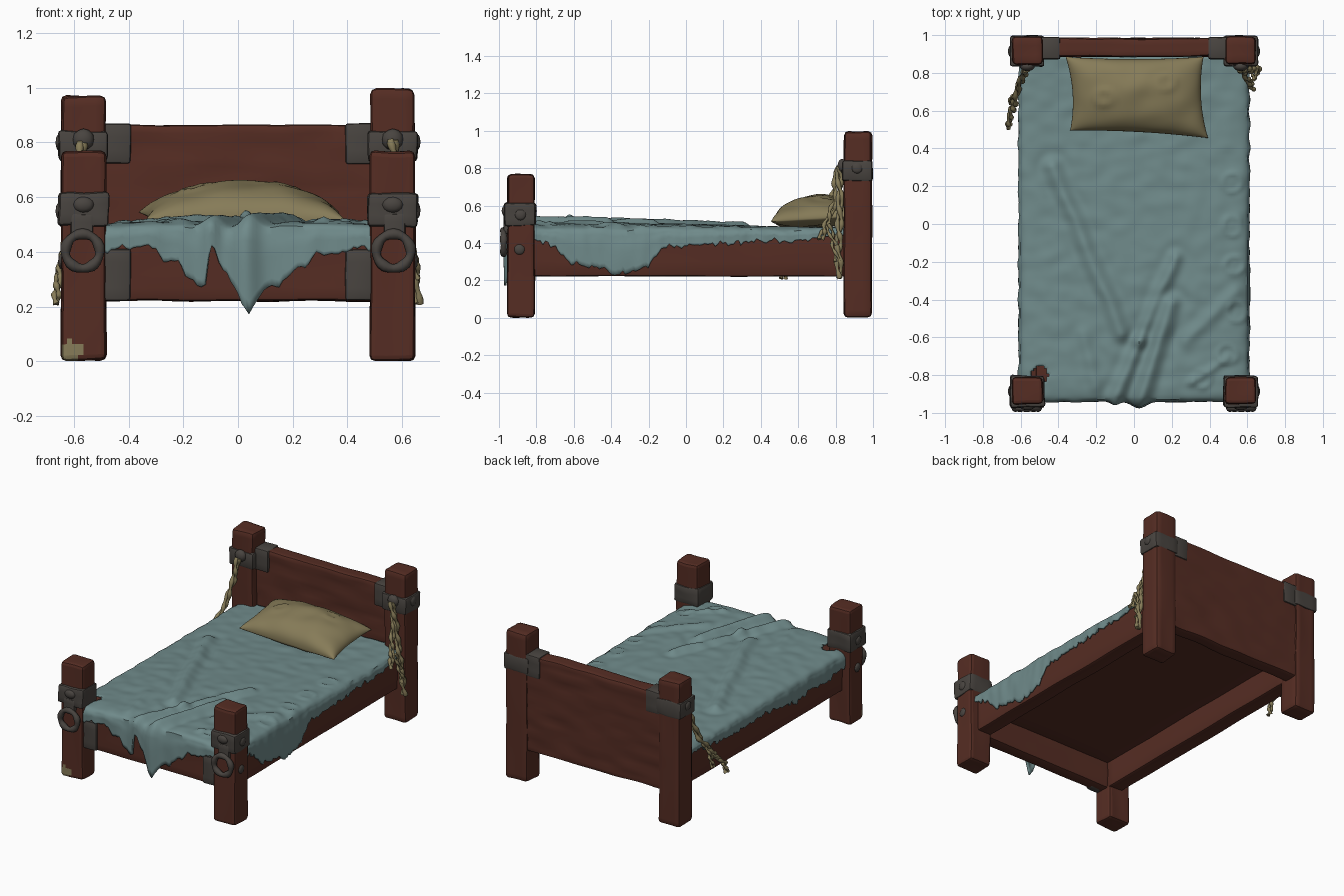
import bpy, bmesh, math
from mathutils import Vector, noise

if "Cube" in bpy.data.objects:
    bpy.data.objects.remove(bpy.data.objects["Cube"])


def material(name, col):
    m = bpy.data.materials.new(name)
    m.diffuse_color = (*col, 1)
    m.use_nodes = True
    m.node_tree.nodes["Principled BSDF"].inputs["Base Color"].default_value = m.diffuse_color
    return m


WOOD = material("red brown wood", (0.092, 0.026, 0.017))
IRON = material("dark iron", (0.066, 0.058, 0.051))
CLOTH = material("faded blue cloth", (0.16, 0.255, 0.255))
LINEN = material("tan linen", (0.24, 0.20, 0.098))


def finish(bm, name, mats, angle=35):
    me = bpy.data.meshes.new(name)
    bm.to_mesh(me)
    bm.free()
    for m in mats:
        me.materials.append(m)
    me.shade_smooth()
    me.set_sharp_from_angle(angle=math.radians(angle))
    ob = bpy.data.objects.new(name, me)
    bpy.context.scene.collection.objects.link(ob)
    return ob


# Worn box: bevelled, sliced into loops, then roughened with noise
def box(name, lo, hi, mats, bev=0.02, step=0.05, amp=0.006, freq=(7, 7, 7), rule=None):
    lo, hi = Vector(lo), Vector(hi)
    bm = bmesh.new()
    bmesh.ops.create_cube(bm, size=1)
    for v in bm.verts:
        v.co = Vector([(lo[i] + hi[i]) / 2 + v.co[i] * (hi[i] - lo[i]) for i in range(3)])
    bmesh.ops.bevel(bm, geom=bm.edges[:], offset=bev, segments=2, profile=0.5, affect='EDGES')
    for ax in range(3):
        n = int((hi[ax] - lo[ax]) / step)
        no = Vector([float(ax == i) for i in range(3)])
        for k in range(1, n):
            co = no * (lo[ax] + (hi[ax] - lo[ax]) * k / n)
            bmesh.ops.bisect_plane(bm, geom=bm.verts[:] + bm.edges[:] + bm.faces[:],
                                   plane_co=co, plane_no=no)
    if rule:
        for f in bm.faces:
            f.material_index = int(rule(f.calc_center_median()))
    for v in bm.verts:
        p = Vector([v.co[i] * freq[i] for i in range(3)])
        v.co += noise.noise_vector(p) * amp
    return finish(bm, name, mats)


# Flattened iron stud
def stud(name, pos, scale):
    bm = bmesh.new()
    bmesh.ops.create_icosphere(bm, subdivisions=2, radius=1)
    for v in bm.verts:
        v.co = Vector([v.co[i] * scale[i] + pos[i] for i in range(3)])
    finish(bm, name, [IRON])


def ring(name, pos, major, minor, nu=24, nv=8):
    bm = bmesh.new()
    vs = []
    for i in range(nu):
        a = math.tau * i / nu
        m = minor * (1 + 0.15 * math.sin(5 * a))
        for j in range(nv):
            b = math.tau * j / nv
            r = major + m * math.cos(b)
            vs.append(bm.verts.new((pos[0] + r * math.cos(a), pos[1] + m * math.sin(b),
                                    pos[2] + r * math.sin(a))))
    for i in range(nu):
        for j in range(nv):
            i2, j2 = (i + 1) % nu, (j + 1) % nv
            bm.faces.new((vs[i * nv + j], vs[i * nv + j2], vs[i2 * nv + j2], vs[i2 * nv + j]))
    bmesh.ops.recalc_face_normals(bm, faces=bm.faces[:])
    finish(bm, name, [IRON], 60)


def lerp(table, x):
    if x <= table[0][0]:
        return table[0][1]
    for (a, p), (b, q) in zip(table, table[1:]):
        if x <= b:
            return p + (q - p) * (x - a) / (b - a)
    return table[-1][1]


# Frayed rope: two strands twisted around a path
def rope(name, pts, r=0.010):
    cu = bpy.data.curves.new(name + "_path", 'CURVE')
    cu.dimensions = '3D'
    cu.bevel_depth = r
    cu.bevel_resolution = 2
    cu.use_fill_caps = True
    tab = [[(i, p[a]) for i, p in enumerate(pts)] for a in range(3)]
    n = 12 * (len(pts) - 1)
    for ph in (0, math.pi):
        sp = cu.splines.new('POLY')
        sp.points.add(n)
        for k in range(n + 1):
            t = k / 12
            a = t * 4 + ph
            sp.points[k].co = (lerp(tab[0], t) + 0.008 * math.cos(a),
                               lerp(tab[1], t) + 0.012 * math.sin(a), lerp(tab[2], t), 1)
            sp.points[k].radius = 1 + 0.3 * math.sin(k * 1.1)
    tmp = bpy.data.objects.new(name + "_tmp", cu)
    bpy.context.scene.collection.objects.link(tmp)
    dg = bpy.context.evaluated_depsgraph_get()
    me = bpy.data.meshes.new_from_object(tmp.evaluated_get(dg))
    bpy.data.objects.remove(tmp)
    bm = bmesh.new()
    bm.from_mesh(me)
    bpy.data.meshes.remove(me)
    finish(bm, name, [LINEN], 60)


# Posts, iron bands, brackets, studs and rings
GRAIN = (9, 9, 3)
for s, side in ((-1, "left"), (1, "right")):
    def sx(a, b):
        return (a, b) if s > 0 else (-b, -a)
    x0, x1 = sx(0.483, 0.646)
    box(side + "_front_post", (x0, -0.954, 0.003), (x1, -0.81, 0.768), [WOOD, LINEN], 0.02, 0.02,
        freq=GRAIN, rule=lambda c: (c.x + 0.61) ** 2 + (c.z - 0.035) ** 2 < 0.0016 and c.y < -0.935)
    box(side + "_back_post", (x0, 0.844, 0.003), (x1, 0.993, 0.997 if s > 0 else 0.97), [WOOD],
        0.022, 0.04, freq=GRAIN)
    x0, x1 = sx(0.474, 0.656)
    box(side + "_front_band", (x0, -0.972, 0.492), (x1, -0.803, 0.615), [IRON], 0.014, 0.04, 0.009, (11,) * 3)
    box(side + "_back_band", (x0, 0.835, 0.732), (x1, 0.998, 0.842), [IRON], 0.014, 0.04, 0.006, (11,) * 3)
    x0, x1 = sx(0.392, 0.50)
    box(side + "_headboard_bracket", (x0, 0.873, 0.722), (x1, 0.99, 0.868), [IRON], 0.01, 0.04, 0.004, (11,) * 3)
    box(side + "_footboard_bracket", (x0, -0.938, 0.222), (x1, -0.88, 0.41), [IRON], 0.01, 0.04, 0.004, (11,) * 3)
    x0, x1 = sx(0.53, 0.61)
    box(side + "_ring_tab", (x0, -0.975, 0.45), (x1, -0.94, 0.54), [IRON], 0.01, 0.03, 0.005, (11,) * 3)
    ring(side + "_iron_ring", (s * 0.568, -0.975, 0.402), 0.063, 0.018)
    stud(side + "_front_band_stud", (s * 0.565, -0.966, 0.572), (0.04, 0.02, 0.03))
    stud(side + "_back_band_stud", (s * 0.565, 0.835, 0.81), (0.04, 0.026, 0.04))
    stud(side + "_front_post_stud", (s * 0.644, -0.89, 0.365), (0.014, 0.03, 0.03))
    stud(side + "_back_band_side_stud", (s * 0.655, 0.915, 0.80), (0.012, 0.03, 0.03))
    stud(side + "_front_band_side_stud", (s * 0.655, -0.885, 0.55), (0.012, 0.03, 0.03))
    # Side rails
    x0, x1 = sx(0.485, 0.59)
    box(side + "_side_rail", (x0, -0.84, 0.222), (x1, 0.87, 0.455), [WOOD], 0.012, 0.06, 0.005, (7, 3, 9))

# Headboard, footboard and under panel
box("headboard", (-0.51, 0.888, 0.22), (0.51, 0.982, 0.862), [WOOD], 0.012, 0.03, 0.008, (5, 8, 19))
box("footboard", (-0.51, -0.925, 0.222), (0.51, -0.835, 0.46), [WOOD], 0.012, 0.04, 0.005, (4, 8, 14))
box("under_panel", (-0.52, -0.88, 0.395), (0.52, 0.90, 0.465), [WOOD], 0.01, 0.15, 0.004)

# Blanket: rumpled top with ridged folds and a ragged hanging edge
FOLDS = [((-0.43, 0.30), (-0.07, -0.58), 0.024, 0.036), ((0.22, -0.18), (0.03, -0.62), 0.022, 0.03),
         ((0.03, -0.62), (-0.11, -0.93), 0.024, 0.032), ((0.20, -0.42), (0.02, -0.98), 0.032, 0.036),
         ((0.54, -0.36), (0.28, -0.62), 0.012, 0.03), ((-0.27, -0.58), (-0.21, -0.85), 0.010, 0.03),
         ((0.50, -0.72), (0.30, -0.84), 0.012, 0.02)]
CURLS = [(0.52, 0.22), (0.52, -0.01), (0.53, -0.22), (0.55, -0.46), (0.36, -0.82), (0.5, -0.7)]


def top_height(x, y):
    front = min(1, max(0, (0.55 - y) / 0.9))
    z = 0.484 + 0.027 * front * (1 - (x / 0.6) ** 4)
    w = noise.noise_vector(Vector((x * 5, y * 5, 3)))
    p = Vector((x + 0.012 * w.x, y + 0.012 * w.y, 0))
    for a, b, amp, wid in FOLDS:
        a, b = Vector((*a, 0)), Vector((*b, 0))
        t = min(1, max(0, (p - a).dot(b - a) / (b - a).length_squared))
        d = (p - a.lerp(b, t)).length
        z += amp * math.exp(-(d / wid) ** 2) - 0.25 * amp * math.exp(-((d - 2 * wid) / 0.03) ** 2)
    for c in CURLS:
        q = p - Vector((*c, 0))
        arc = 0.6 + 0.6 * noise.noise(Vector((math.atan2(q.y, q.x), c[1] * 9, 0)))
        z += 0.012 * arc * math.exp(-((q.length - 0.045 + 0.012 * w.z) / 0.013) ** 2)
    edge = min(0.6 - abs(x), y + 0.93)
    z -= 0.016 * math.exp(-edge / 0.02)
    return z + 0.006 * noise.noise(Vector((x * 11, y * 14, 1)))


FRONT_HEM = [(-0.47, 0.41), (-0.3, 0.42), (-0.26, 0.36), (-0.2, 0.34), (-0.15, 0.27), (-0.12, 0.30),
             (-0.105, 0.42), (-0.085, 0.42), (-0.06, 0.34), (0, 0.25), (0.04, 0.17), (0.08, 0.25),
             (0.15, 0.27), (0.2, 0.33), (0.28, 0.38), (0.47, 0.42)]
RIGHT_HEM = [(-0.8, 0.42), (-0.7, 0.38), (-0.62, 0.29), (-0.5, 0.275), (-0.35, 0.225), (-0.2, 0.28),
             (-0.12, 0.38), (0.1, 0.39), (0.4, 0.41), (0.6, 0.41), (0.85, 0.45)]
LEFT_HEM = [(-0.8, 0.40), (-0.6, 0.36), (-0.45, 0.38), (-0.3, 0.35), (0, 0.40), (0.4, 0.39), (0.85, 0.44)]
NX, NY, ROWS = 88, 132, 8
bm = bmesh.new()
grid = [[None] * (NY + 1) for _ in range(NX + 1)]
for i in range(NX + 1):
    for j in range(NY + 1):
        x, y = -0.6 + 1.2 * i / NX, -0.93 + 1.815 * j / NY
        grid[i][j] = bm.verts.new((x, y, top_height(x, y)))
for i in range(NX):
    for j in range(NY):
        bm.faces.new((grid[i][j], grid[i + 1][j], grid[i + 1][j + 1], grid[i][j + 1]))
rim = [(grid[0][j], -1, 0) for j in range(NY, 0, -1)]
rim += [(grid[i][0], (i == NX) - (i == 0), -1) for i in range(NX + 1)]
rim += [(grid[NX][j], 1, 0) for j in range(1, NY + 1)]
prev = None
for v, dx, dy in rim:
    x, y, z = v.co
    hem = lerp(FRONT_HEM, x) if dy else lerp(LEFT_HEM if dx < 0 else RIGHT_HEM, y)
    s = x + y * 1.3
    hem += 0.024 * noise.noise(Vector((s * 17, dx, 0))) + 0.026 * noise.noise(Vector((s * 34, dx, 5)))
    col = [v]
    for k in range(1, ROWS + 1):
        t = k / ROWS
        zz = z + (hem - z) * t
        out = 0.012 * min(1, t * 3) + 0.008 * noise.noise(Vector((s * 12, zz * 5, dx)))
        if dy:
            out += 0.032 * math.exp(-((x - 0.03) / 0.05) ** 2) + 0.015 * math.exp(-((x + 0.1) / 0.03) ** 2)
        col.append(bm.verts.new((x + dx * out, y + dy * out, zz)))
    if prev:
        for k in range(ROWS):
            bm.faces.new((prev[k], prev[k + 1], col[k + 1], col[k]))
    prev = col
# Torn corner by the left front post
torn = [f for f in bm.faces if (f.calc_center_median().xy - Vector((-0.50, -0.80))).length < 0.045]
bmesh.ops.delete(bm, geom=torn, context='FACES')
blanket = finish(bm, "blanket", [CLOTH], 50)
mod = blanket.modifiers.new("thickness", 'SOLIDIFY')
mod.thickness = 0.012
mod.offset = -1

# Pillow: two puffed grids sharing a seam, pinched between the corners
bm = bmesh.new()
N = 40
for sgn, thick in ((1, 0.125), (-1, 0.05)):
    vs = {}
    for i in range(N + 1):
        for j in range(N + 1):
            u, v = math.sin(math.pi * (i / N - 0.5)), math.sin(math.pi * (j / N - 0.5))
            x = 0.015 + u * (0.365 - 0.025 * (1 - v * v)) - 0.012 * v
            y = 0.68 + v * (0.205 - 0.012 * (1 - u * u)) - 0.02 * u * (1 - v) / 2
            puff = (1 - u * u) ** 0.5 * (1 - v * v) ** 0.4
            z = 0.53 + 0.015 * v + sgn * thick * puff
            z += 0.012 * puff * noise.noise(Vector((x * 9, y * 9, sgn)))
            for c in ((-0.16, 0.67), (0.17, 0.75)):
                d = math.hypot(x - c[0], y - c[1])
                z += sgn * 0.008 * math.exp(-((d - 0.04) / 0.016) ** 2)
            vs[i, j] = bm.verts.new((x, y, z))
    for i in range(N):
        for j in range(N):
            q = [vs[i, j], vs[i + 1, j], vs[i + 1, j + 1], vs[i, j + 1]]
            bm.faces.new(q if sgn > 0 else q[::-1])
bmesh.ops.remove_doubles(bm, verts=bm.verts[:], dist=0.0002)
finish(bm, "pillow", [LINEN], 60)

# Frayed ropes hanging from the back bands
rope("right_rope", [(0.565, 0.815, 0.81), (0.59, 0.825, 0.66), (0.615, 0.82, 0.50), (0.64, 0.815, 0.37), (0.657, 0.82, 0.21)], 0.012)
rope("right_rope_fork", [(0.57, 0.83, 0.74), (0.588, 0.79, 0.60), (0.61, 0.75, 0.50), (0.628, 0.72, 0.42)])
rope("right_rope_loop", [(0.625, 0.76, 0.50), (0.64, 0.79, 0.40), (0.657, 0.81, 0.30)], 0.008)
rope("left_rope", [(-0.57, 0.815, 0.80), (-0.585, 0.79, 0.66), (-0.61, 0.73, 0.50), (-0.632, 0.64, 0.39), (-0.645, 0.60, 0.33)], 0.012)
rope("left_rope_tip", [(-0.645, 0.62, 0.35), (-0.66, 0.54, 0.28), (-0.665, 0.52, 0.21)])
rope("left_rope_fork", [(-0.63, 0.68, 0.44), (-0.645, 0.66, 0.36), (-0.655, 0.65, 0.29)], 0.008)
